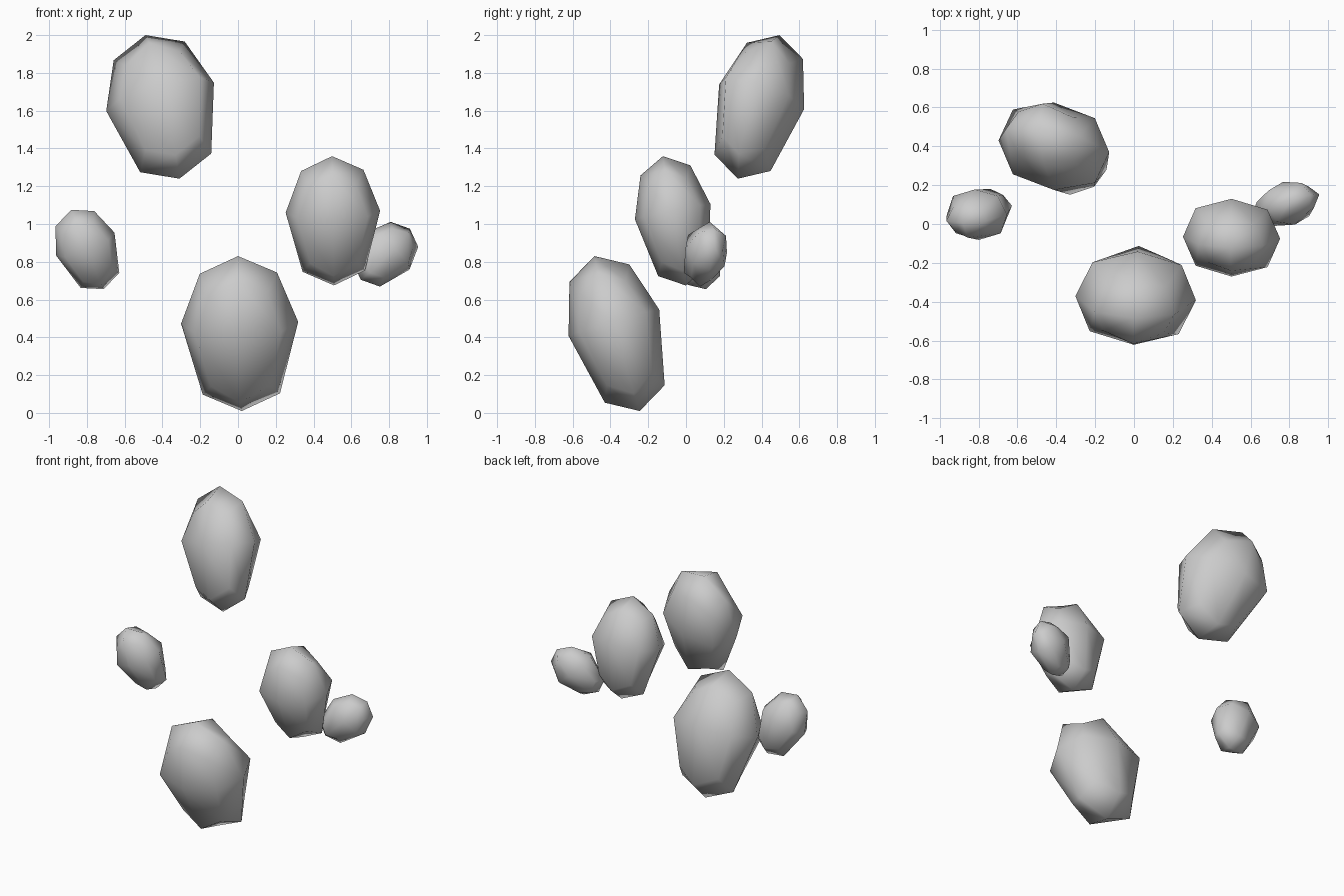
import bpy, bmesh
from mathutils import Vector

if "Cube" in bpy.data.objects:
    bpy.data.objects.remove(bpy.data.objects["Cube"])


def rock(name, centre, side, depth, up):
    """Low-poly egg-shaped stone: a once-divided cube rounded along three half-axes."""
    bm = bmesh.new()
    bmesh.ops.create_cube(bm, size=2)
    bmesh.ops.subdivide_edges(bm, edges=bm.edges[:], cuts=1, use_grid_fill=True)
    c, s, d, u = map(Vector, (centre, side, depth, up))
    for v in bm.verts:
        x, y, z = (round(k) for k in v.co)
        n = abs(x) + abs(y)
        if z:   # caps: pole, mid-edge, corner
            r, h = ((0, 1), (0.66, 0.78), (0.50, 0.59))[n]
            h *= z
        else:   # widest ring sits a little above the middle
            r, h = (1 if n == 1 else 0.74), 0.14
        v.co = c + s * (x * r) + d * (y * r) + u * h
    bmesh.ops.recalc_face_normals(bm, faces=bm.faces[:])
    for f in bm.faces:
        f.smooth = True
    mesh = bpy.data.meshes.new(name)
    bm.to_mesh(mesh)
    bm.free()
    ob = bpy.data.objects.new(name, mesh)
    bpy.context.collection.objects.link(ob)


# name, centre, then sideways, depth and long half-axes
rock("large_front_rock", (0.01, -0.365, 0.42),
     (0.31, -0.01, 0.005), (0.01, 0.24, 0.07), (-0.01, -0.12, 0.41))
rock("large_top_rock", (-0.40, 0.385, 1.62),
     (0.285, -0.03, 0.075), (0.0, 0.225, -0.065), (-0.09, 0.11, 0.38))
rock("medium_rock", (0.503, -0.062, 1.017),
     (0.25, -0.005, 0.005), (0.0, 0.20, 0.04), (-0.005, -0.06, 0.342))
rock("small_right_rock", (0.78, 0.10, 0.84),
     (0.11, 0.02, -0.10), (-0.03, 0.11, -0.012), (0.13, 0.05, 0.135))
rock("small_left_rock", (-0.797, 0.055, 0.865),
     (0.155, 0.0, 0.06), (-0.01, 0.13, 0.035), (-0.085, -0.05, 0.21))
